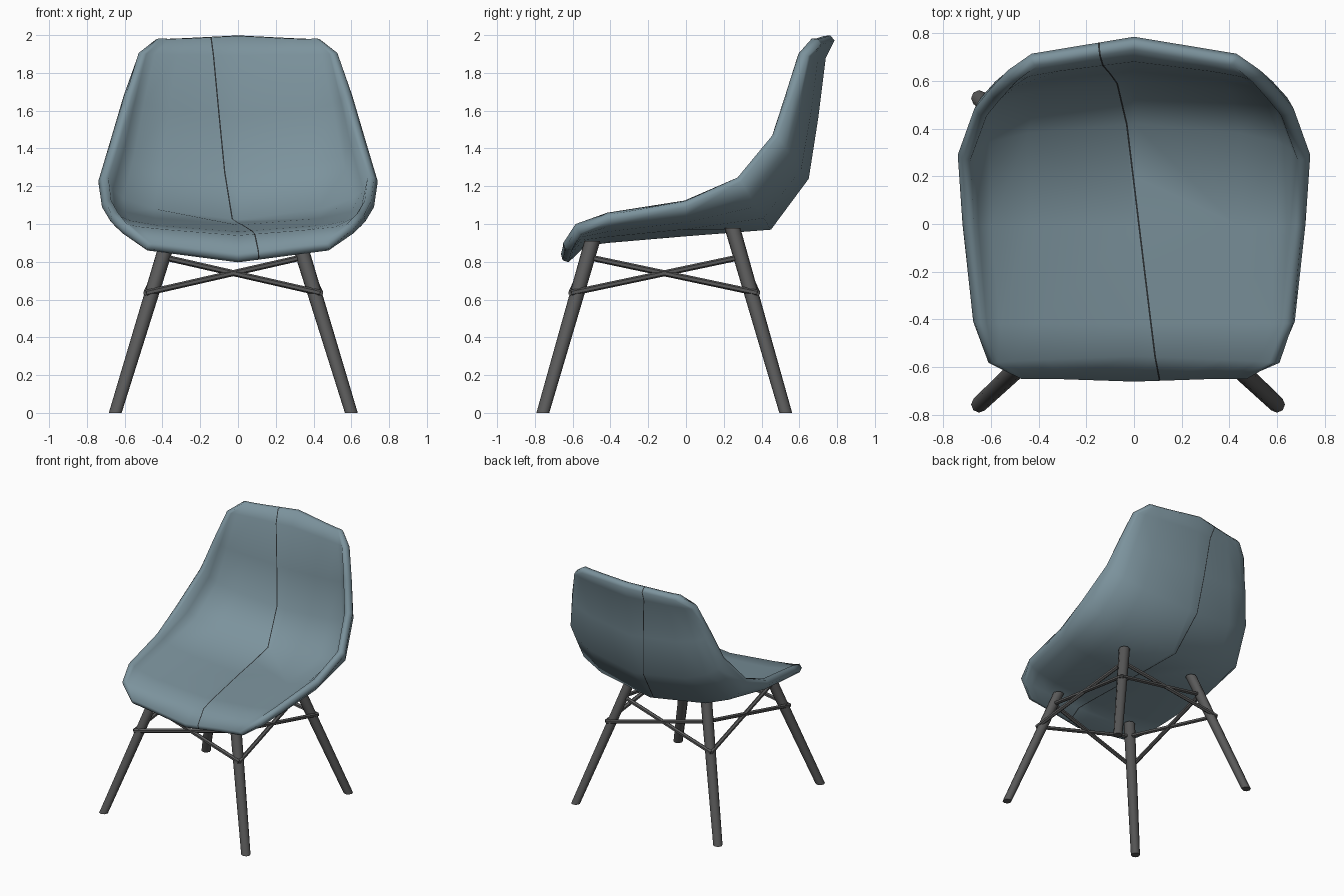
import bpy, bmesh, math
from mathutils import Vector

if "Cube" in bpy.data.objects:
    bpy.data.objects.remove(bpy.data.objects["Cube"])


def material(name, rgb):
    m = bpy.data.materials.new(name)
    m.diffuse_color = (*rgb, 1)
    m.use_nodes = True
    m.node_tree.nodes["Principled BSDF"].inputs["Base Color"].default_value = m.diffuse_color
    return m


shell_mat = material("blue grey shell", (0.20, 0.29, 0.335))
seam_mat = material("dark seam", (0.025, 0.03, 0.033))
metal_mat = material("dark grey metal", (0.10, 0.10, 0.10))


def shade(ob, angle):
    bpy.ops.object.select_all(action='DESELECT')
    ob.select_set(True)
    bpy.context.view_layer.objects.active = ob
    bpy.ops.object.shade_smooth_by_angle(angle=math.radians(angle))


# Seat shell: stations from front lip to back top
# (outer centre y, z, half width, rim y, rim z, straightness of the section)
stations = [
    (-0.622, 0.797, 0.48, -0.605, 0.86, 1.0),
    (-0.53, 0.885, 0.61, -0.56, 0.95, 0.6),
    (-0.41, 0.90, 0.675, -0.41, 1.015, 0.1),
    (0.00, 0.935, 0.72, 0.00, 1.09, 0),
    (0.45, 0.97, 0.74, 0.29, 1.225, 0),
    (0.65, 1.24, 0.67, 0.485, 1.46, 0),
    (0.70, 1.56, 0.605, 0.565, 1.68, 0.1),
    (0.74, 1.88, 0.53, 0.645, 1.89, 0.5),
    (0.786, 1.972, 0.43, 0.715, 1.95, 1.0),
]
# Cross-section: (fraction of half width, fraction of rise to the rim)
half = [(1, 1), (0.96, 0.72), (0.86, 0.48), (0.62, 0.24)]
section = [(-u, t) for u, t in half] + [(0, 0)] + half[::-1]
THICK = 0.06


def make_shell():
    bm = bmesh.new()
    outer, inner = [], []
    for cy, cz, w, ry, rz, e in stations:
        row = []
        for u, t in section:
            t = t * (1 - e) + abs(u) * e
            row.append(bm.verts.new((w * u, cy + (ry - cy) * t, cz + (rz - cz) * t)))
        outer.append(row)
    n, m = len(stations), len(section)
    # Inner skin: outer skin pushed along a softened normal
    normals = []
    for i in range(n):
        row = []
        for j in range(m):
            a = outer[min(i + 1, n - 1)][j].co - outer[max(i - 1, 0)][j].co
            b = outer[i][min(j + 1, m - 1)].co - outer[i][max(j - 1, 0)].co
            row.append(b.cross(a).normalized())
        normals.append(row)
    for i in range(n):
        row = []
        for j in range(m):
            d = normals[i][j] * 2
            for p, q in ((i - 1, j), (i + 1, j), (i, j - 1), (i, j + 1)):
                if 0 <= p < n and 0 <= q < m:
                    d = d + normals[p][q]
            row.append(bm.verts.new(outer[i][j].co + d.normalized() * THICK))
        inner.append(row)
    for i in range(n - 1):
        for j in range(m - 1):
            for g in (outer, inner):
                bm.faces.new((g[i][j], g[i][j + 1], g[i + 1][j + 1], g[i + 1][j]))
    # Rim strip round the open border, with a raised middle row
    loop = ([(0, j) for j in range(m)] + [(i, m - 1) for i in range(1, n)] +
            [(n - 1, j) for j in range(m - 2, -1, -1)] + [(i, 0) for i in range(n - 2, 0, -1)])
    count = len(loop)

    def middle(k):
        i, j = loop[k % count]
        return (outer[i][j].co + inner[i][j].co) / 2

    mids = []
    for k, (i, j) in enumerate(loop):
        along = middle(k + 1) - middle(k - 1)
        across = inner[i][j].co - outer[i][j].co
        mids.append(bm.verts.new(middle(k) + along.cross(across).normalized() * 0.016))
    for k in range(count):
        (i, j), (p, q) = loop[k], loop[(k + 1) % count]
        v, w = mids[k], mids[(k + 1) % count]
        bm.faces.new((outer[i][j], outer[p][q], w, v))
        bm.faces.new((v, w, inner[p][q], inner[i][j]))
    bmesh.ops.recalc_face_normals(bm, faces=bm.faces)
    # Slanting seam: two close cuts, the strip between them gets the seam colour
    normal = Vector((1, 0.1153, 0.0822)).normalized()
    origin = Vector((0.1023, 0, 0))
    for s in (-0.0035, 0.0035):
        bmesh.ops.bisect_plane(bm, geom=bm.verts[:] + bm.edges[:] + bm.faces[:],
                               plane_co=origin + normal * s, plane_no=normal)
    for f in bm.faces:
        if abs((f.calc_center_median() - origin).dot(normal)) < 0.0034:
            f.material_index = 1
    me = bpy.data.meshes.new("seat_shell")
    bm.to_mesh(me)
    bm.free()
    ob = bpy.data.objects.new("seat_shell", me)
    bpy.context.collection.objects.link(ob)
    me.materials.append(shell_mat)
    me.materials.append(seam_mat)
    shade(ob, 75)


make_shell()


# Legs (sheared so their ends are level) and cross wires
def leg(name, a, b, ra, rb):
    bpy.ops.mesh.primitive_cone_add(vertices=8, radius1=ra, radius2=rb, depth=b[2] - a[2])
    ob = bpy.context.object
    ob.name = name
    for v in ob.data.vertices:
        end = Vector(b if v.co.z > 0 else a)
        v.co = (v.co.x + end.x, v.co.y + end.y, end.z)
    ob.data.materials.append(metal_mat)
    shade(ob, 50)


def rod(name, a, b, radius):
    a, b = Vector(a), Vector(b)
    bpy.ops.mesh.primitive_cylinder_add(vertices=6, radius=radius,
                                        depth=(b - a).length, location=(a + b) / 2)
    ob = bpy.context.object
    ob.name = name
    ob.rotation_mode = 'QUATERNION'
    ob.rotation_quaternion = (b - a).to_track_quat('Z', 'Y')
    ob.data.materials.append(metal_mat)
    shade(ob, 50)


def leg_point(sx, sy, z):
    k = z / 0.93
    return (-0.025 + sx * (0.625 - 0.285 * k), -0.115 + sy * (0.643 - 0.268 * k), z)


corners = [("front_left", -1, -1), ("front_right", 1, -1),
           ("back_right", 1, 1), ("back_left", -1, 1)]
for k, (name, sx, sy) in enumerate(corners):
    top = 0.91 if sy < 0 else 0.98
    leg(name + "_leg", leg_point(sx, sy, 0), leg_point(sx, sy, top), 0.034, 0.042)
    # One crossed pair of wires on each side of the frame
    _, tx, ty = corners[(k + 1) % 4]
    rod(name + "_brace_a", leg_point(sx * 1.07, sy * 1.07, 0.635), leg_point(tx, ty, 0.825), 0.016)
    rod(name + "_brace_b", leg_point(sx, sy, 0.825), leg_point(tx * 1.07, ty * 1.07, 0.635), 0.016)
